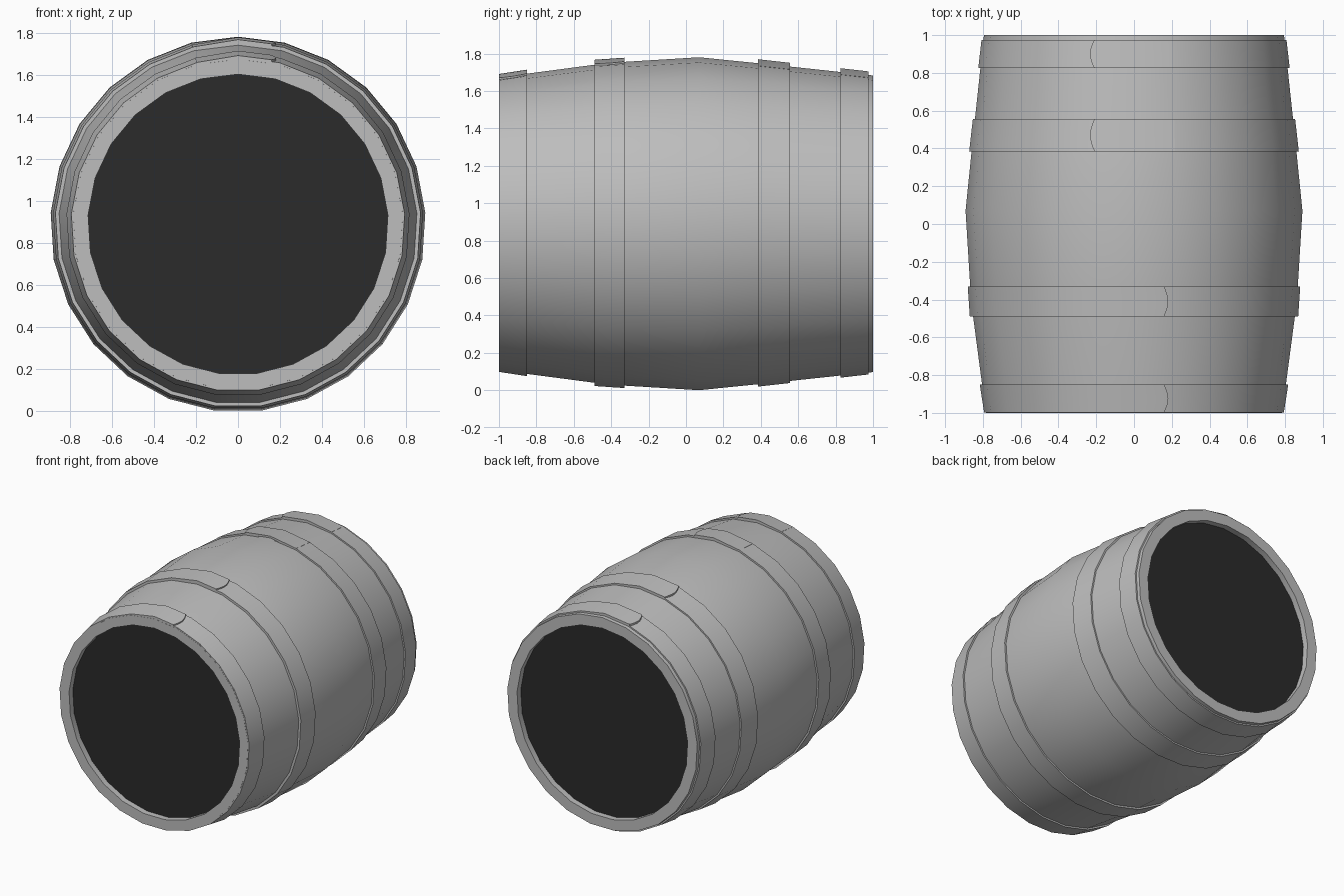
import bpy, bmesh, math

cube = bpy.data.objects.get("Cube")
if cube:
    bpy.data.objects.remove(cube)

SIDES = 25
STEP = 2 * math.pi / SIDES
CZ = 0.887


def material(name, value):
    m = bpy.data.materials.new(name)
    m.use_nodes = True
    m.diffuse_color = (value, value, value, 1)
    m.node_tree.nodes["Principled BSDF"].inputs["Base Color"].default_value = (value, value, value, 1)
    return m


grey = material("barrel grey", 0.51)
dark = material("dark end", 0.024)


def point(r, angle, y):
    # angle runs from the top of the barrel toward +x
    return (r * math.sin(angle), y, CZ + r * math.cos(angle))


def finish(name, bm, mat):
    bmesh.ops.recalc_face_normals(bm, faces=bm.faces)
    me = bpy.data.meshes.new(name)
    bm.to_mesh(me)
    bm.free()
    me.materials.append(mat)
    ob = bpy.data.objects.new(name, me)
    bpy.context.collection.objects.link(ob)
    bpy.ops.object.select_all(action='DESELECT')
    ob.select_set(True)
    bpy.context.view_layer.objects.active = ob
    bpy.ops.object.shade_smooth_by_angle(angle=math.radians(30))
    return ob


def lathe(name, profile, mat):
    # closed profile of (y, radius) turned about the barrel axis
    bm = bmesh.new()
    rings = [[bm.verts.new(point(r, i * STEP, y)) for i in range(SIDES)] for y, r in profile]
    for a, b in zip(rings, rings[1:] + rings[:1]):
        for i in range(SIDES):
            j = (i + 1) % SIDES
            bm.faces.new((a[i], a[j], b[j], b[i]))
    return finish(name, bm, mat)


def end_panel(name, y0, y1):
    bm = bmesh.new()
    rings = [[bm.verts.new(point(0.73, i * STEP, y)) for i in range(SIDES)] for y in (y0, y1)]
    for ring in rings:
        bm.faces.new(ring)
    for i in range(SIDES):
        j = (i + 1) % SIDES
        bm.faces.new((rings[0][i], rings[0][j], rings[1][j], rings[1][i]))
    return finish(name, bm, dark)


def hoop_tab(name, y0, r0, y1, r1, side, tip_x, bulge):
    # overlapping end of the hoop strip, with a rounded tip
    rows = 8
    bm = bmesh.new()
    grid = []
    for k in range(rows + 1):
        t = k / rows
        y, r = y0 + (y1 - y0) * t, r0 + (r1 - r0) * t + 0.009
        tip = math.asin((tip_x + bulge * math.sin(math.pi * t)) / r)
        tip_r = r * math.cos(STEP / 2) / math.cos(tip - STEP / 2)
        grid.append([bm.verts.new(point(rr, side * a, y))
                     for rr, a in ((r - 0.008, -STEP), (r, 0), (tip_r, tip))])
    for a, b in zip(grid, grid[1:]):
        for i in range(2):
            bm.faces.new((a[i], a[i + 1], b[i + 1], b[i]))
    # walls reaching down into the hoop
    rim = [e for e in bm.edges if e.is_boundary]
    made = bmesh.ops.extrude_edge_only(bm, edges=rim)["geom"]
    low = [v for v in made if isinstance(v, bmesh.types.BMVert)]
    bmesh.ops.translate(bm, verts=low, vec=(0, 0, -0.014))
    bmesh.ops.holes_fill(bm, edges=[e for e in bm.edges if e.is_boundary])
    return finish(name, bm, grey)


# Barrel shell with open rims at both ends
lathe("barrel_body", [(-1, 0.715), (-1, 0.786), (-0.41, 0.864), (0.07, 0.8935),
                      (0.47, 0.853), (1, 0.796), (1, 0.715)], grey)

# Dark end panels recessed inside the rims
end_panel("front_panel", -0.955, -0.92)
end_panel("back_panel", 0.955, 0.92)

# Hoops: start y, radius, end y, radius, overlap direction
hoops = {
    "front_rim_hoop": (-0.999, 0.795, -0.85, 0.818, 1),
    "front_hoop": (-0.49, 0.871, -0.33, 0.882, 1),
    "back_hoop": (0.385, 0.874, 0.555, 0.855, -1),
    "back_rim_hoop": (0.825, 0.826, 0.975, 0.809, -1),
}
for name, (y0, r0, y1, r1, side) in hoops.items():
    lathe(name, [(y0, r0 - 0.05), (y0, r0), (y1, r1), (y1, r1 - 0.05)], grey)
    tip = 0.16 if side > 0 else 0.21
    hoop_tab(name + "_tab", y0, r0, y1, r1, side, tip, 0.022)
